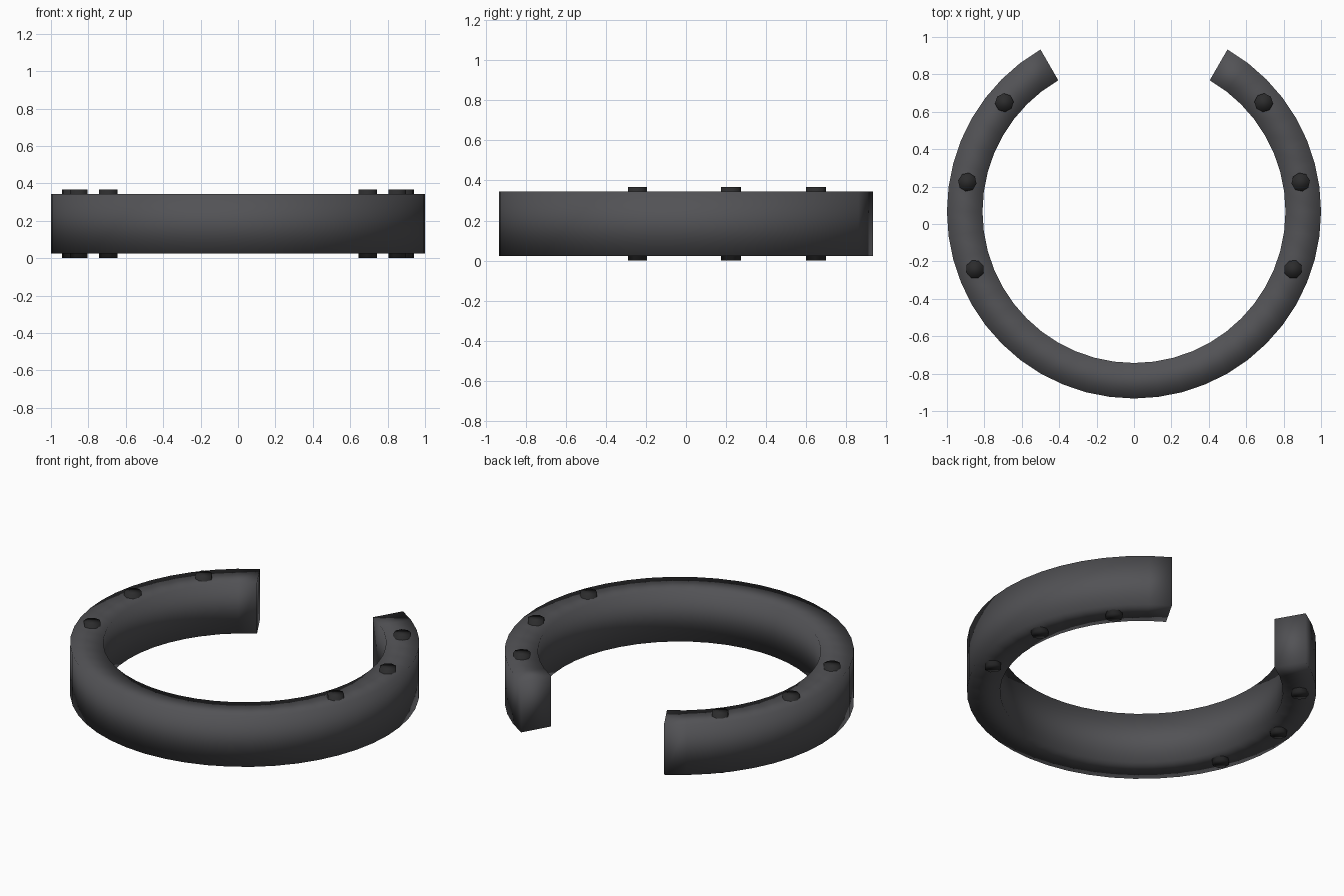
import bpy, bmesh, math

if "Cube" in bpy.data.objects:
    bpy.data.objects.remove(bpy.data.objects["Cube"])

CY = 0.067                      # ring centre, shifted so the open ring is centred on y
R_OUT, R_IN = 1.0, 0.81
Z0, Z1, TOP = 0.024, 0.344, 0.368


def material(name, rgb):
    m = bpy.data.materials.new(name)
    m.diffuse_color = (*rgb, 1)
    m.use_nodes = True
    m.node_tree.nodes["Principled BSDF"].inputs["Base Color"].default_value = m.diffuse_color
    return m


dark_grey = material("dark grey", (0.085, 0.085, 0.092))
black = material("near black", (0.025, 0.025, 0.026))


def finish(bm, name, mat):
    bmesh.ops.recalc_face_normals(bm, faces=bm.faces)
    for f in bm.faces:
        f.smooth = True
    me = bpy.data.meshes.new(name)
    bm.to_mesh(me)
    bm.free()
    me.materials.append(mat)
    ob = bpy.data.objects.new(name, me)
    bpy.context.collection.objects.link(ob)
    return ob


# Open ring: rectangular section swept through 300 degrees, gap at the back
bm = bmesh.new()
section = [(R_IN, Z0), (R_OUT, Z0), (R_OUT, Z1), (R_IN, Z1)]
rings = []
steps = 40
for i in range(steps + 1):
    a = math.radians(-240 + 300 * i / steps)
    rings.append([bm.verts.new((r * math.cos(a), CY + r * math.sin(a), z))
                  for r, z in section])
for a, b in zip(rings, rings[1:]):
    for k in range(4):
        n = (k + 1) % 4
        bm.faces.new((a[k], a[n], b[n], b[k]))
bm.faces.new(rings[0])
bm.faces.new(rings[-1])
finish(bm, "open_ring", dark_grey)

# Eight-sided pins through the ring, three on each side
for side, label in ((1, "right"), (-1, "left")):
    for n, deg in enumerate((40, 10, -20)):
        a = math.radians(deg)
        bm = bmesh.new()
        bmesh.ops.create_cone(bm, cap_ends=True, segments=8, radius1=0.05,
                              radius2=0.05, depth=TOP)
        ob = finish(bm, f"pin_{label}_{n + 1}", black)
        ob.location = (side * 0.905 * math.cos(a), CY + 0.905 * math.sin(a), TOP / 2)
        ob.rotation_euler.z = side * a
